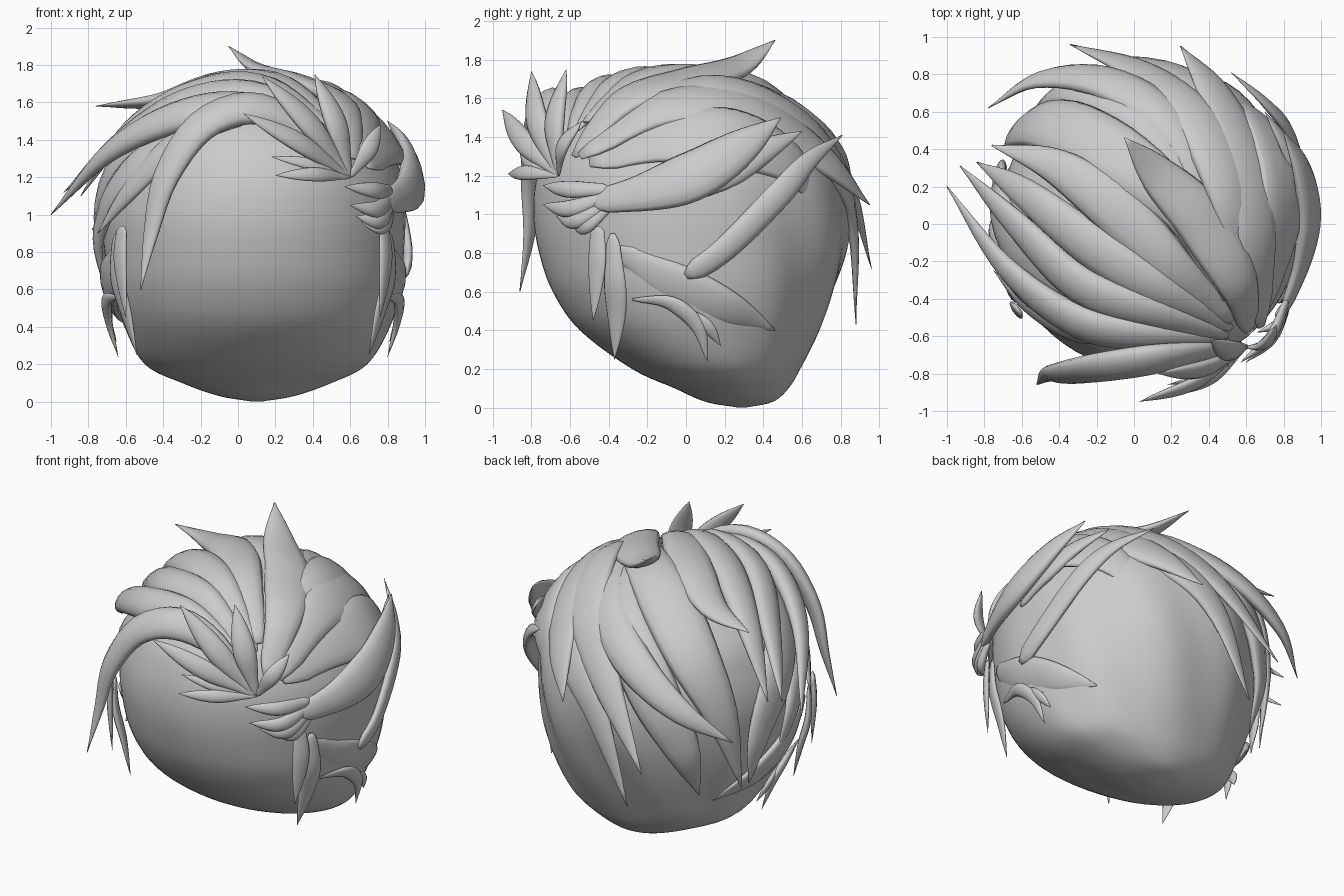
import bpy, bmesh, math
from mathutils import Vector

C = Vector((0.08, 0.03, 0.90))       # middle of the head
R = Vector((0.81, 0.82, 0.82))       # its rough radii


def spline(pts, n):
    """Smooth curve of n+1 samples through tuples of any length."""
    pts = [Vector(p) for p in pts]
    pts = [pts[0] * 2 - pts[1]] + pts + [pts[-1] * 2 - pts[-2]]
    out, segs = [], len(pts) - 3
    for i in range(n + 1):
        u = i / n * segs
        k = min(int(u), segs - 1)
        t = u - k
        a, b, c, d = pts[k:k + 4]
        out.append(0.5 * (b * 2 + (c - a) * t + (a * 2 - b * 5 + c * 4 - d) * t * t
                          + (b * 3 - a - c * 3 + d) * t ** 3))
    return out


def skin(name, rings):
    """Join rings of points into one closed smooth mesh."""
    bm = bmesh.new()
    vs = [[bm.verts.new(p) for p in ring] for ring in rings]
    n = len(vs[0])
    for a, b in zip(vs, vs[1:]):
        for j in range(n):
            bm.faces.new((a[j], a[(j + 1) % n], b[(j + 1) % n], b[j]))
    bm.faces.new(vs[0])
    bm.faces.new(vs[-1])
    bmesh.ops.recalc_face_normals(bm, faces=bm.faces)
    for f in bm.faces:
        f.smooth = True
    me = bpy.data.meshes.new(name)
    bm.to_mesh(me)
    bm.free()
    ob = bpy.data.objects.new(name, me)
    bpy.context.collection.objects.link(ob)
    return ob


def lock(name, pts, width, flat=0.45, root=0.45, mirror=False, peak=0.45, lift=1.01):
    """Tapered lock of hair lying flat against the head."""
    if mirror:
        lock(name + "_left", [(2 * C.x - x, y, z) for x, y, z in pts], width, flat, root,
             peak=peak, lift=lift)
    path = []
    for p in spline(pts, 24):
        d = p - C
        k = math.sqrt(sum((d[i] / R[i]) ** 2 for i in range(3)))
        path.append(C + d * max(1, lift / k))
    rings = []
    for i, p in enumerate(path):
        u = i / 24
        t = (path[min(i + 1, 24)] - path[max(i - 1, 0)]).normalized()
        nrm = p - C
        nrm = (nrm - t * nrm.dot(t)).normalized()
        side = t.cross(nrm)
        g = min(u / peak, 1)
        w = root + (1 - root) * g * g * (3 - 2 * g)
        w *= 1 - max(0, (u - peak) / (1 - peak)) ** 1.9
        w *= min(1, 0.35 + u * 10)                          # rounded root
        w = max(w, 0.03) * width / 2
        rings.append([p + side * w * math.cos(a) + nrm * w * flat * math.sin(a)
                      for a in (j * math.tau / 12 for j in range(12))])
    skin(name, rings)


# Head mass: z, xmin, xmax, ymin, ymax at each level
levels = [(0.0, 0.08, 0.12, 0.27, 0.31), (0.03, -0.1, 0.3, 0.10, 0.45),
          (0.1, -0.3, 0.5, -0.06, 0.53), (0.2, -0.5, 0.69, -0.28, 0.59),
          (0.4, -0.61, 0.81, -0.55, 0.69), (0.6, -0.68, 0.87, -0.69, 0.77),
          (0.8, -0.71, 0.89, -0.76, 0.83), (1.0, -0.72, 0.9, -0.79, 0.85),
          (1.2, -0.68, 0.88, -0.77, 0.82), (1.4, -0.58, 0.77, -0.68, 0.73),
          (1.6, -0.34, 0.51, -0.44, 0.48), (1.68, -0.14, 0.31, -0.23, 0.26),
          (1.7, 0.06, 0.1, 0.0, 0.04)]
rings = []
for z, x0, x1, y0, y1 in spline(levels, 60):
    ring = []
    for j in range(72):
        a = j * math.tau / 72
        back = max(0, min(1, math.sin(a) + 0.3)) * math.sin(math.pi * min(1, max(0, z / 1.5)))
        k = 1 + 0.02 * back * math.sin(9 * a + 5 * z)       # swept ridges at the back
        ring.append(((x0 + x1) / 2 + (x1 - x0) / 2 * k * math.cos(a),
                     (y0 + y1) / 2 + (y1 - y0) / 2 * k * math.sin(a), max(z, 0)))
    rings.append(ring)
skin("head_mass", rings)

# Long front fringe
lock("fringe", [(0.55, -0.66, 1.25), (0.32, -0.69, 1.48), (0.06, -0.73, 1.57), (-0.2, -0.77, 1.47),
                (-0.385, -0.8, 1.2), (-0.465, -0.81, 0.9), (-0.52, -0.86, 0.6)], 0.21, 0.55, peak=0.35)

# Locks sweeping from the parting over the crown to the left
lock("sweep_1", [(0.5, -0.62, 1.38), (0.1, -0.6, 1.57), (-0.3, -0.52, 1.53), (-0.68, -0.24, 1.34),
                 (-1.0, 0.2, 1.0)], 0.22, 0.6)
lock("sweep_2", [(0.5, -0.6, 1.42), (0.12, -0.48, 1.64), (-0.28, -0.33, 1.6), (-0.63, 0.0, 1.4),
                 (-0.93, 0.31, 1.12)], 0.23, 0.55)
lock("sweep_3", [(0.52, -0.56, 1.44), (0.15, -0.36, 1.68), (-0.22, -0.12, 1.66), (-0.58, 0.16, 1.46),
                 (-0.84, 0.33, 1.1)], 0.25, 0.5)
lock("sweep_4", [(0.52, -0.52, 1.48), (0.22, -0.24, 1.7), (-0.1, 0.08, 1.71), (-0.42, 0.31, 1.61),
                 (-0.76, 0.42, 1.58)], 0.28, 0.4)
lock("sweep_5", [(0.5, -0.4, 1.56), (0.28, 0.05, 1.69), (-0.08, 0.35, 1.63), (-0.42, 0.53, 1.38),
                 (-0.62, 0.5, 1.0), (-0.68, 0.38, 0.5)], 0.36, 0.35)
lock("sweep_6", [(0.4, -0.56, 1.5), (-0.05, -0.48, 1.57), (-0.42, -0.26, 1.42), (-0.68, 0.05, 1.12),
                 (-0.72, 0.26, 0.8), (-0.68, 0.3, 0.5)], 0.3, 0.35)
lock("sweep_7", [(0.2, -0.54, 1.54), (-0.2, -0.54, 1.48), (-0.54, -0.37, 1.24), (-0.74, -0.08, 0.92),
                 (-0.71, 0.06, 0.58)], 0.24, 0.4)
lock("sweep_8", [(0.1, -0.58, 1.53), (-0.28, -0.58, 1.41), (-0.56, -0.44, 1.15), (-0.75, -0.25, 0.9)],
     0.17, 0.45)

# Locks over the crown to the back
lock("crest", [(0.62, -0.58, 1.3), (0.56, -0.32, 1.58), (0.36, 0.02, 1.69), (0.12, 0.27, 1.77),
               (-0.05, 0.46, 1.9)], 0.3, 0.35)
lock("back_crescent", [(0.42, -0.1, 1.64), (0.3, 0.35, 1.62), (0.1, 0.62, 1.48), (-0.2, 0.77, 1.3),
                       (-0.52, 0.77, 1.1), (-0.78, 0.62, 0.92)], 0.25, 0.45)
lock("back_1", [(0.62, -0.45, 1.45), (0.52, 0.1, 1.65), (0.34, 0.55, 1.5), (0.02, 0.82, 1.2),
                (-0.34, 0.96, 0.72)], 0.3, 0.35)
lock("back_2", [(0.68, -0.3, 1.45), (0.63, 0.2, 1.51), (0.4, 0.65, 1.31), (0.08, 0.85, 1.0),
                (-0.18, 0.88, 0.43)], 0.27, 0.35)
lock("back_3", [(0.68, -0.55, 1.3), (0.66, -0.1, 1.55), (0.58, 0.35, 1.51), (0.42, 0.72, 1.28),
                (0.25, 0.95, 1.05)], 0.34, 0.33)
lock("back_4", [(0.3, 0.2, 1.64), (0.02, 0.58, 1.48), (-0.25, 0.72, 1.18), (-0.44, 0.67, 0.8),
                (-0.47, 0.53, 0.45)], 0.32, 0.33)

# Right side locks pointing backward
lock("side_band", [(0.68, -0.5, 1.27), (0.78, -0.1, 1.39), (0.79, 0.25, 1.39), (0.67, 0.55, 1.26),
                   (0.52, 0.7, 1.0)], 0.38, 0.22)
lock("side_1", [(0.79, -0.5, 1.06), (0.9, -0.2, 1.12), (0.935, 0.06, 1.21), (0.89, 0.3, 1.36),
                (0.8, 0.49, 1.5)], 0.27, 0.4, 0.5)
lock("side_2", [(0.9, 0.0, 1.08), (0.89, 0.2, 1.2), (0.82, 0.4, 1.33), (0.7, 0.6, 1.43)], 0.16, 0.45)
lock("side_3", [(0.9, 0.0, 0.68), (0.9, 0.2, 0.82), (0.83, 0.48, 1.1), (0.71, 0.64, 1.28),
                (0.52, 0.81, 1.41)], 0.14, 0.45, 0.8)

# Upright tuft at the parting: tip and width, all from one root
root = Vector((0.6, -0.66, 1.2))
tuft = [((0.03, -0.95, 1.54), 0.12), ((0.13, -0.8, 1.74), 0.14), ((0.41, -0.62, 1.75), 0.14),
        ((0.18, -0.86, 1.31), 0.07), ((0.2, -0.92, 1.21), 0.08), ((0.76, -0.54, 1.48), 0.1)]
for i, (tip, w) in enumerate(tuft):
    mid = (root + Vector(tip)) / 2 + Vector((0.02, -0.04, 0.01))
    lock(f"tuft_{i + 1}", [root, mid, tip], w, 0.5, 0.35, peak=0.5)

# Small curls at the right temple
for i, (y, z) in enumerate([(-0.74, 1.13), (-0.74, 1.03), (-0.67, 0.97), (-0.58, 0.94)]):
    x = 0.57 + i * 0.03
    mid = ((x + 0.83) / 2 + 0.03, (y - 0.45) / 2 - 0.01, z)
    lock(f"temple_curl_{i + 1}", [(0.82, -0.4, 1.13 - i * 0.03), mid, (x, y, z + 0.02)], 0.09, 0.6, 0.7)

# Sideburns, ear ridges and curls below the ears, both sides
lock("sideburn_front", [(0.78, -0.46, 0.94), (0.79, -0.46, 0.75), (0.76, -0.48, 0.45)],
     0.11, 0.35, 0.8, True, lift=0.97)
lock("sideburn_back", [(0.81, -0.38, 0.9), (0.81, -0.37, 0.68), (0.76, -0.36, 0.48), (0.7, -0.37, 0.25)],
     0.13, 0.35, 0.6, True, lift=0.97)
lock("ear_ridge", [(0.79, -0.36, 0.82), (0.845, -0.1, 0.66), (0.82, 0.2, 0.52), (0.68, 0.46, 0.4)],
     0.24, 0.3, 0.5, True, lift=0.9)
lock("ear_curl", [(0.8, -0.28, 0.56), (0.86, -0.08, 0.54), (0.85, 0.06, 0.42), (0.8, 0.11, 0.24)],
     0.09, 0.5, 0.3, True, lift=0.9)
lock("ear_curl_small", [(0.84, -0.05, 0.53), (0.85, 0.1, 0.43), (0.81, 0.18, 0.32)],
     0.07, 0.5, 0.4, True, lift=0.9)
